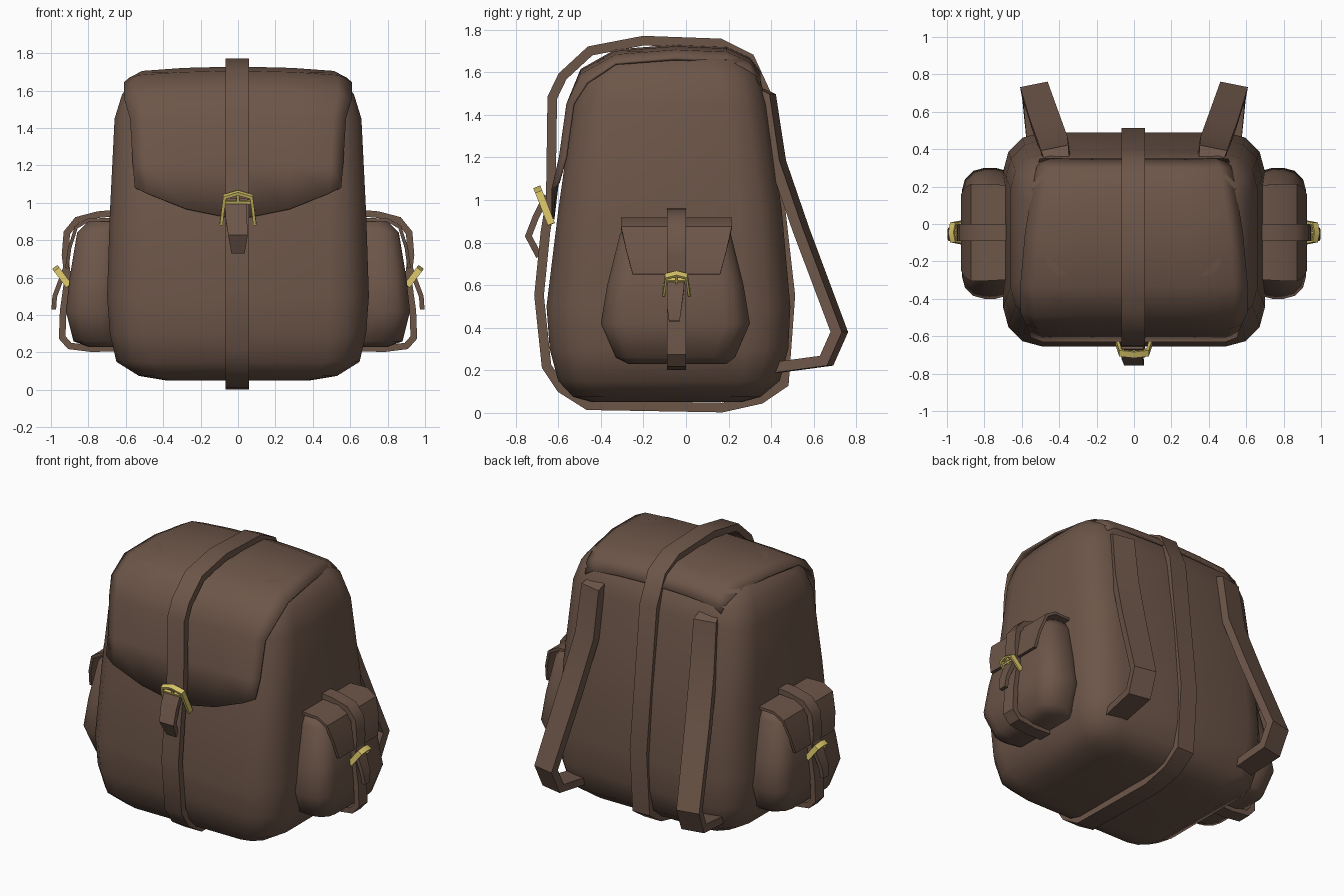
import bpy, bmesh, math
from mathutils import Vector

if "Cube" in bpy.data.objects:
    bpy.data.objects.remove(bpy.data.objects["Cube"])


def material(name, rgb):
    m = bpy.data.materials.new(name)
    m.use_nodes = True
    m.diffuse_color = (*rgb, 1)
    bsdf = m.node_tree.nodes["Principled BSDF"]
    bsdf.inputs["Base Color"].default_value = (*rgb, 1)
    bsdf.inputs["Roughness"].default_value = 0.8
    return m


LEATHER = material("brown leather", (0.152, 0.092, 0.066))
BRASS = material("yellow brass", (0.70, 0.56, 0.14))


def finish(name, bm, mat, angle):
    bmesh.ops.recalc_face_normals(bm, faces=bm.faces)
    mesh = bpy.data.meshes.new(name)
    bm.to_mesh(mesh)
    bm.free()
    mesh.materials.append(mat)
    ob = bpy.data.objects.new(name, mesh)
    bpy.context.collection.objects.link(ob)
    bpy.ops.object.select_all(action="DESELECT")
    ob.select_set(True)
    bpy.context.view_layer.objects.active = ob
    bpy.ops.object.shade_smooth_by_angle(angle=math.radians(angle))
    return ob


def bridge(bm, rings, closed=False):
    count = len(rings[0])
    pairs = list(zip(rings, rings[1:]))
    if closed:
        pairs.append((rings[-1], rings[0]))
    for a, b in pairs:
        for i in range(count):
            j = (i + 1) % count
            bm.faces.new((a[i], a[j], b[j], b[i]))
    if not closed:
        bm.faces.new(rings[0])
        bm.faces.new(rings[-1])


def loft(name, sections):
    """Stack rounded rectangles given as (z, x0, x1, y0, y1, radius)."""
    bm = bmesh.new()
    rings = []
    for z, x0, x1, y0, y1, r in sections:
        ring = []
        for k, (cx, cy) in enumerate(((x1 - r, y1 - r), (x0 + r, y1 - r),
                                      (x0 + r, y0 + r), (x1 - r, y0 + r))):
            for step in range(4):
                a = (k + step / 3) * math.pi / 2
                ring.append(bm.verts.new((cx + r * math.cos(a), cy + r * math.sin(a), z)))
        rings.append(ring)
    bridge(bm, rings)
    return finish(name, bm, LEATHER, 60)


def ribbon(name, path, side, width, thick, mat=LEATHER, closed=False):
    """Sweep a flat strip along path; width may be one value or one per point."""
    bm = bmesh.new()
    pts = [Vector(p) for p in path]
    side = Vector(side).normalized()
    n = len(pts)
    widths = width if isinstance(width, list) else [width] * n
    rings = []
    for i, p in enumerate(pts):
        before = pts[i - 1] if closed or i else p
        after = pts[(i + 1) % n] if closed or i < n - 1 else p
        t0, t1 = (p - before).normalized(), (after - p).normalized()
        normal = (t0 + t1).cross(side).normalized()
        bend = max(0.6, math.cos(t0.angle(t1) / 2)) if t0.length and t1.length else 1
        h, w = normal * thick / 2 / bend, side * widths[i] / 2
        rings.append([bm.verts.new(p + a * w + b * h)
                      for a, b in ((-1, -1), (1, -1), (1, 1), (-1, 1))])
    bridge(bm, rings, closed)
    return finish(name, bm, mat, 40)


def buckle(name, centre, across, up, half, height):
    c, a, u = Vector(centre), Vector(across), Vector(up).normalized()
    out = a.cross(u)
    bar = half * 0.18
    shape = ((-1, -1), (-0.8, 0.75), (0, 1), (0.8, 0.75), (1, -1))
    ribbon(name + "_frame", [c + a * x * half + u * y * height for x, y in shape],
           out, 0.035, bar, BRASS)
    inner = c + u * height * 0.4
    ribbon(name + "_bar", [inner - a * half * 0.85, inner + a * half * 0.85],
           out, 0.02, bar, BRASS)
    ribbon(name + "_prong", [c + u * height * 0.9, c - u * height * 0.2],
           out, 0.02, bar, BRASS)


# Main bag
profile = [(0.05, 0.38, -0.44, 0.26, 0.10), (0.075, 0.53, -0.53, 0.35, 0.14),
           (0.15, 0.65, -0.60, 0.44, 0.18), (0.30, 0.685, -0.64, 0.48, 0.20),
           (0.50, 0.70, -0.655, 0.49, 0.21), (0.95, 0.685, -0.60, 0.45, 0.20),
           (1.45, 0.66, -0.53, 0.38, 0.19), (1.58, 0.62, -0.49, 0.345, 0.18),
           (1.66, 0.56, -0.40, 0.28, 0.16), (1.70, 0.47, -0.28, 0.19, 0.13)]
loft("bag_body", [(z, -hx, hx, y0, y1, r) for z, hx, y0, y1, r in profile])

# Top flap: a grid draped over the bag, hugging it at the back, with a curved front hem
bm = bmesh.new()
drape = [(0.345, 1.60, 0.50), (0.295, 1.665, 0.52), (0.19, 1.712, 0.54), (-0.05, 1.722, 0.58),
         (-0.33, 1.70, 0.605), (-0.49, 1.61, 0.605), (-0.555, 1.45, 0.575),
         (-0.59, 1.2, 0.56), (-0.625, 1.08, 0.55)]
fractions = (-1, -0.88, -0.5, 0, 0.5, 0.88, 1)
grid = []
for k, (y, z, hx) in enumerate(drape):
    row = []
    for f in fractions:
        edge = abs(f) == 1
        dz = -0.03 * abs(f) ** 2 if k < 6 else 0
        if edge and k < 6:
            dz -= 0.03
        dy = 0.025 if edge and k >= 5 else 0
        if k == len(drape) - 1:
            dz = -0.17 * (1 - abs(f) ** 1.6)
        row.append(bm.verts.new((f * hx, y + dy, z + dz)))
    grid.append(row)
for a, b in zip(grid, grid[1:]):
    for i in range(len(fractions) - 1):
        bm.faces.new((a[i], a[i + 1], b[i + 1], b[i]))
flap = finish("top_flap", bm, LEATHER, 50)
solid = flap.modifiers.new("thickness", "SOLIDIFY")
solid.thickness = 0.014
solid.offset = 0

# Strap running right around the bag
loop = [(0.17, 0.025), (-0.46, 0.036), (-0.585, 0.115), (-0.655, 0.22), (-0.69, 0.55),
        (-0.66, 0.85), (-0.635, 1.0), (-0.628, 1.48), (-0.58, 1.58), (-0.45, 1.70),
        (-0.2, 1.748), (0.16, 1.735), (0.30, 1.665), (0.385, 1.48), (0.49, 0.55),
        (0.46, 0.14), (0.35, 0.065)]
ribbon("centre_strap", [(-0.005, y, z) for y, z in loop], (1, 0, 0), 0.125, 0.045, closed=True)
ribbon("centre_strap_end", [(-0.01, -0.655, 1.02), (-0.01, -0.705, 0.92),
                            (0.0, -0.74, 0.83), (0.0, -0.69, 0.735)],
       (1, 0, 0), [0.12, 0.115, 0.105, 0.07], 0.03)
buckle("front_buckle", (0, -0.665, 0.97), (1, 0, 0), (0, -0.07, 0.18), 0.09, 0.09)

for s, word in ((1, "left"), (-1, "right")):
    # Side pocket
    pocket = [(0.23, 0.80, -0.27, 0.19, 0.06), (0.26, 0.88, -0.33, 0.23, 0.10),
              (0.42, 0.92, -0.40, 0.30, 0.12), (0.60, 0.90, -0.37, 0.27, 0.11),
              (0.84, 0.86, -0.31, 0.21, 0.09), (0.90, 0.80, -0.27, 0.17, 0.07)]
    loft(word + "_pocket", [(z, *sorted((s * 0.62, s * x)), y0, y1, r)
                            for z, x, y0, y1, r in pocket])
    cover = [(0.64, 0.91), (0.80, 0.908), (0.865, 0.87), (0.90, 0.76), (0.915, 0.65)]
    ribbon(word + "_pocket_flap", [(s * x, -0.045, z) for x, z in cover],
           (0, 1, 0), [0.50, 0.52, 0.52, 0.47, 0.41], 0.018)

    # Pocket strap, loose end and buckle
    strap = [(0.66, 0.945), (0.75, 0.937), (0.86, 0.908), (0.915, 0.84), (0.925, 0.72),
             (0.91, 0.60), (0.935, 0.42), (0.94, 0.28), (0.90, 0.235), (0.78, 0.22), (0.64, 0.225)]
    ribbon(word + "_pocket_strap", [(s * x, -0.045, z) for x, z in strap], (0, 1, 0), 0.09, 0.035)
    ribbon(word + "_pocket_strap_end", [(s * 0.92, -0.045, 0.66), (s * 0.95, -0.05, 0.58),
                                        (s * 0.98, -0.055, 0.50), (s * 0.985, -0.055, 0.43)],
           (0, 1, 0), [0.08, 0.08, 0.07, 0.05], 0.025)
    buckle(word + "_pocket_buckle", (s * 0.94, -0.045, 0.605), (0, s, 0),
           (s * 0.075, 0, 0.10), 0.06, 0.06)

    # Shoulder strap
    sling = [(0.41, 0.34, 1.50), (0.42, 0.385, 1.48), (0.43, 0.43, 1.18), (0.47, 0.54, 0.86),
             (0.53, 0.72, 0.38), (0.52, 0.66, 0.245), (0.50, 0.40, 0.21)]
    ribbon(word + "_shoulder_strap", [(s * x, y, z) for x, y, z in sling],
           (1, -0.2 * s, 0), [0.13, 0.15, 0.16, 0.16, 0.15, 0.15, 0.14], 0.05)
